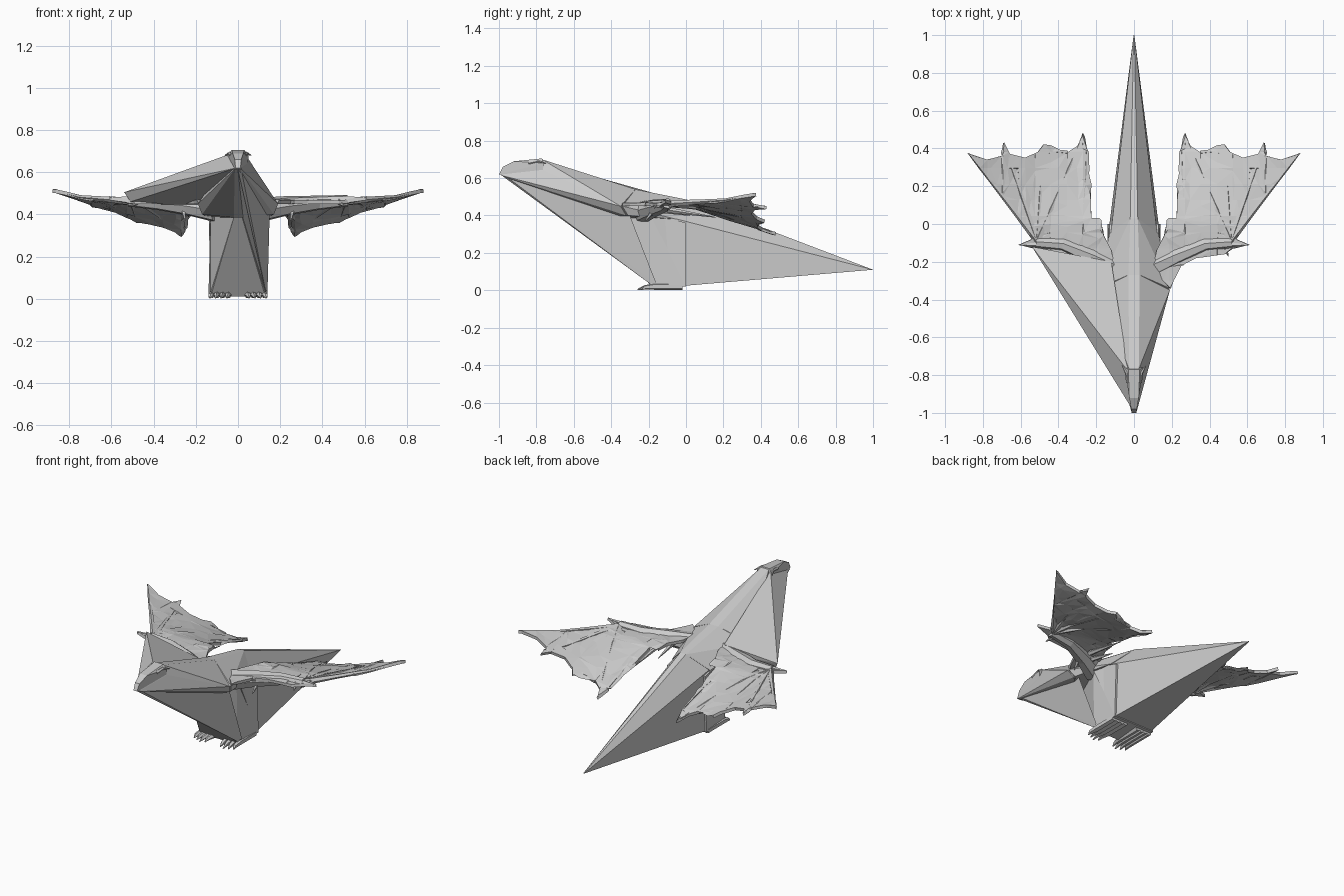
import bpy, bmesh, math, random
from mathutils import Vector

random.seed(4)


def finish(bm, name, mirror=False, thick=0):
    bmesh.ops.recalc_face_normals(bm, faces=bm.faces[:])
    me = bpy.data.meshes.new(name)
    bm.to_mesh(me)
    bm.free()
    ob = bpy.data.objects.new(name, me)
    bpy.context.collection.objects.link(ob)
    if thick:
        m = ob.modifiers.new("thickness", 'SOLIDIFY')
        m.thickness = thick
        m.offset = 0
    if mirror:
        m = ob.modifiers.new("mirror", 'MIRROR')
        m.use_mirror_merge = False
    return ob


def hull(name, pts, sym=False):
    """Faceted skin stretched around a few points."""
    bm = bmesh.new()
    for p in pts:
        bm.verts.new(p)
        if sym and p[0]:
            bm.verts.new((-p[0], p[1], p[2]))
    bmesh.ops.convex_hull(bm, input=bm.verts[:])
    loose = [v for v in bm.verts if not v.link_faces]
    bmesh.ops.delete(bm, geom=loose, context='VERTS')
    return finish(bm, name)


def tube(bm, path, radii, sides=6):
    """Tapered faceted tube along a path."""
    rings = []
    path = [Vector(p) for p in path]
    for i, p in enumerate(path):
        d = (path[min(i + 1, len(path) - 1)] - path[max(i - 1, 0)]).normalized()
        u = d.cross(Vector((0, 0, 1)))
        u = u.normalized() if u.length > 0.01 else Vector((1, 0, 0))
        w = u.cross(d)
        rings.append([bm.verts.new(p + radii[i] * (math.cos(a) * u + math.sin(a) * w))
                      for a in (2 * math.pi * k / sides for k in range(sides))])
    for a, b in zip(rings, rings[1:]):
        for k in range(sides):
            bm.faces.new((a[k], a[(k + 1) % sides], b[(k + 1) % sides], b[k]))
    bm.faces.new(rings[0])
    bm.faces.new(rings[-1])


def clamp(v):
    return max(0.0, min(1.0, v))


def wing_z(x, y):
    return 0.46 + 0.05 * clamp((x - 0.5) / 0.37) - max(0, y) * 0.33 * clamp((0.85 - x) / 0.55)


# Head: wedge with brow, jaw and horns
hull("head", [(0.012, -1.0, 0.62), (0.015, -0.98, 0.66), (0.025, -0.92, 0.69), (0.03, -0.77, 0.705),
              (0.05, -0.76, 0.68), (0.045, -0.77, 0.61), (0.025, -0.9, 0.60)], sym=True)
bm = bmesh.new()
tube(bm, [(0.03, -0.84, 0.68), (0.04, -0.79, 0.69), (0.062, -0.75, 0.68)], [0.012, 0.008, 0.002], 5)
finish(bm, "horns", mirror=True)

# Neck: skin stretched from head down to chest and shoulders
hull("neck", [(0.015, -0.99, 0.615), (0.025, -0.77, 0.70), (0.05, -0.76, 0.64), (0.19, -0.35, 0.45),
              (0.17, -0.32, 0.40), (0.02, -0.46, 0.385), (0.03, -0.27, 0.54)], sym=True)

# Skin web from the head to one wing arm, and another down to the opposite foot
hull("neck_web", [(-0.01, -0.98, 0.62), (-0.03, -0.78, 0.69), (-0.54, -0.12, 0.505), (-0.51, -0.14, 0.46),
                  (-0.14, -0.2, 0.43), (-0.12, -0.2, 0.48)])
hull("foot_web", [(0.0, -0.98, 0.61), (0.015, -0.97, 0.615), (0.13, -0.2, 0.04), (0.14, -0.16, 0.04),
                  (0.15, -0.3, 0.40), (0.02, -0.44, 0.39)])

# Back, chest and legs
hull("torso", [(0.03, -0.27, 0.54), (0.02, -0.46, 0.385), (0.19, -0.34, 0.45), (0.17, -0.31, 0.40),
               (0.15, -0.18, 0.41), (0.02, 0.03, 0.48), (0.13, -0.05, 0.38)], sym=True)
hull("legs", [(0.02, -0.45, 0.385), (0.13, -0.2, 0.42), (0.13, 0.0, 0.36), (0.13, -0.19, 0.03),
              (0.14, 0.0, 0.02), (0.13, -0.18, 0.01)], sym=True)

# Tail: long wedge drawn to a point
hull("tail", [(0.14, -0.2, 0.42), (0.02, 0.03, 0.48), (0.13, 0.0, 0.025), (0.012, 0.87, 0.147),
              (0.012, 0.86, 0.122), (0.002, 1.0, 0.11)], sym=True)

# Feet: clawed toes
bm = bmesh.new()
for k in range(4):
    x = 0.045 + 0.027 * k
    f = -0.26 + 0.012 * abs(k - 1)
    tube(bm, [(x, -0.02, 0.02), (x, -0.17, 0.02), (x + 0.005, -0.22, 0.016), (x + 0.008, f, 0.004)],
         [0.018, 0.018, 0.012, 0.003], 5)
finish(bm, "toes", mirror=True)

# Wing membrane: scalloped outline, cut into facets and draped
outline = [(0.1, -0.24), (0.19, -0.34), (0.25, -0.22), (0.33, -0.18), (0.48, -0.16), (0.52, -0.13), (0.61, -0.11),
           (0.54, -0.08), (0.57, -0.02), (0.7, 0.14), (0.88, 0.375), (0.78, 0.34), (0.70, 0.36), (0.69, 0.43),
           (0.66, 0.37), (0.58, 0.35), (0.51, 0.38), (0.48, 0.42), (0.45, 0.37), (0.35, 0.38), (0.3, 0.41),
           (0.27, 0.48), (0.25, 0.4), (0.26, 0.2), (0.27, 0.1), (0.23, 0.16), (0.225, 0.03), (0.25, -0.03),
           (0.19, -0.05), (0.175, 0.02), (0.16, -0.06), (0.12, -0.14)]
bm = bmesh.new()
bm.faces.new([bm.verts.new((x, y, 0)) for x, y in outline])
bmesh.ops.triangulate(bm, faces=bm.faces[:])
for axis, lo in (((1, 0, 0), 0.1), ((0, 1, 0), -0.3)):
    for k in range(10):
        bmesh.ops.bisect_plane(bm, geom=bm.verts[:] + bm.edges[:] + bm.faces[:], dist=1e-5,
                               plane_co=Vector(axis) * (lo + 0.085 * k), plane_no=axis)
bmesh.ops.triangulate(bm, faces=bm.faces[:])
for v in bm.verts:
    v.co.z = wing_z(v.co.x, v.co.y) + random.uniform(-0.003, 0.003)
finish(bm, "wing_membrane", mirror=True, thick=0.018)

# Wing arm and slim finger bones
bm = bmesh.new()
tube(bm, [(0.1, -0.23, 0.42), (0.23, -0.17, 0.44), (0.38, -0.11, 0.455), (0.52, -0.1, 0.465)],
     [0.06, 0.048, 0.035, 0.028], 7)
for x, y in ((0.87, 0.37), (0.69, 0.42), (0.48, 0.41), (0.27, 0.47)):
    pts = [(0.51 + (x - 0.51) * t, -0.09 + (y + 0.09) * t) for t in (0, 0.3, 0.65, 1)]
    tube(bm, [(px, py, wing_z(px, py) + 0.002) for px, py in pts], [0.02, 0.014, 0.01, 0.003], 5)
finish(bm, "wing_bones", mirror=True)

# Claws and thorns on the wing joints
bm = bmesh.new()
for a, b in (((0.51, -0.11, 0.47), (0.61, -0.11, 0.48)), ((0.48, -0.12, 0.46), (0.5, -0.17, 0.44)),
             ((0.19, -0.15, 0.43), (0.175, 0.02, 0.4)), ((0.24, -0.1, 0.43), (0.235, 0.16, 0.39)),
             ((0.26, -0.17, 0.43), (0.25, -0.22, 0.37))):
    tube(bm, [a, b], [0.016, 0.002], 5)
finish(bm, "wing_claws", mirror=True)
